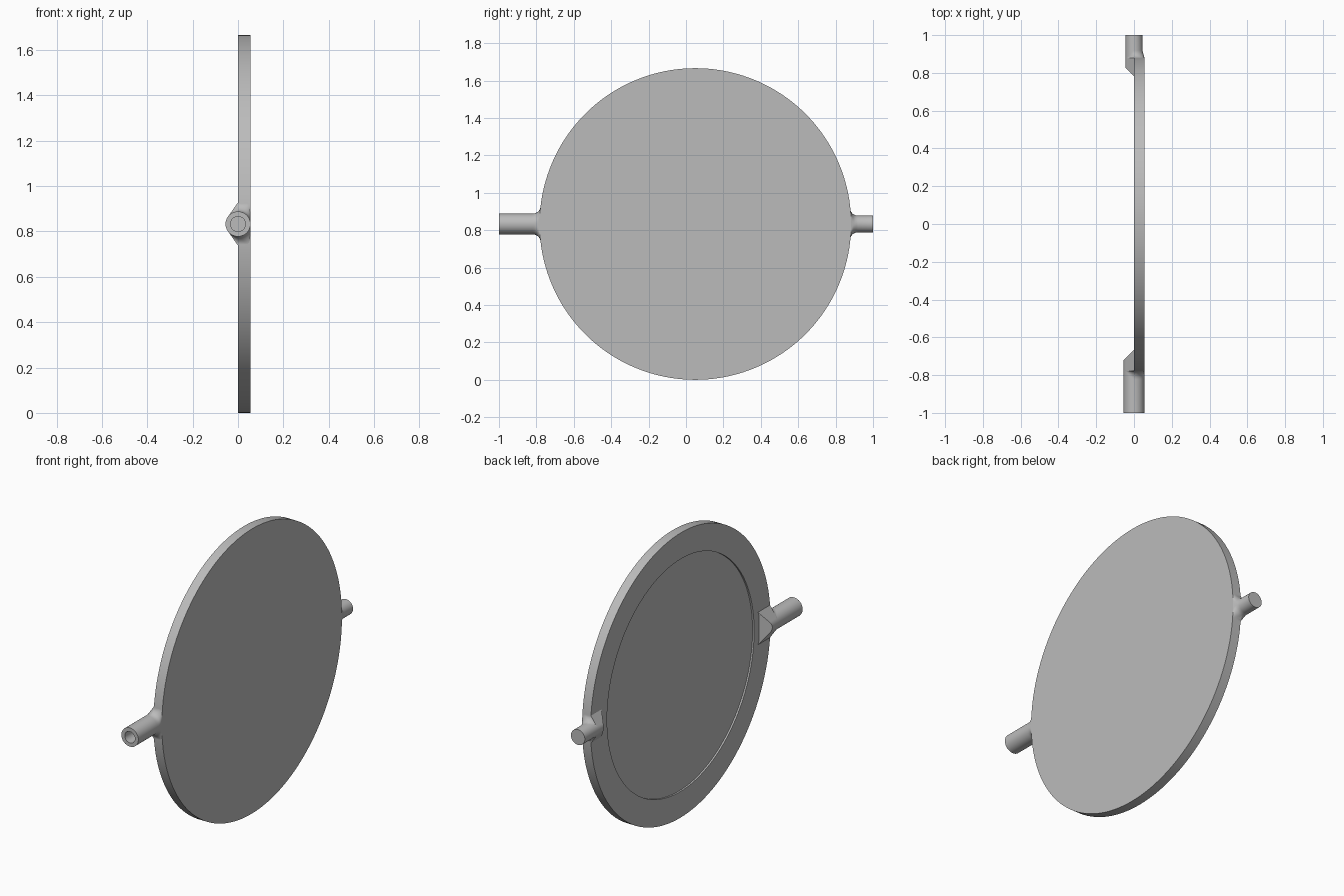
import bpy, bmesh, math

if "Cube" in bpy.data.objects:
    bpy.data.objects.remove(bpy.data.objects["Cube"], do_unlink=True)

CENTRE_Y, CENTRE_Z = 0.05, 0.833
DISC_R, THICK = 0.833, 0.055

metal = bpy.data.materials.new("plain grey")
metal.use_nodes = True
grey = (0.5, 0.5, 0.5, 1)
metal.diffuse_color = grey
metal.node_tree.nodes["Principled BSDF"].inputs["Base Color"].default_value = grey


def loft(name, sections):
    """Skin closed rings of equal length and cap both ends."""
    bm = bmesh.new()
    rings = [[bm.verts.new(p) for p in s] for s in sections]
    n = len(rings[0])
    for a, b in zip(rings, rings[1:]):
        for i in range(n):
            j = (i + 1) % n
            bm.faces.new((a[i], a[j], b[j], b[i]))
    bm.faces.new(rings[0])
    bm.faces.new(rings[-1])
    bmesh.ops.recalc_face_normals(bm, faces=bm.faces)
    mesh = bpy.data.meshes.new(name)
    bm.to_mesh(mesh)
    bm.free()
    mesh.materials.append(metal)
    ob = bpy.data.objects.new(name, mesh)
    bpy.context.collection.objects.link(ob)
    bpy.ops.object.select_all(action="DESELECT")
    ob.select_set(True)
    bpy.context.view_layer.objects.active = ob
    bpy.ops.object.shade_smooth_by_angle(angle=math.radians(25))


def disc_ring(x, r, n=160):
    turns = [2 * math.pi * i / n for i in range(n)]
    return [(x, CENTRE_Y + r * math.cos(t), CENTRE_Z + r * math.sin(t)) for t in turns]


def stem_section(r, w, xr, power, y_of_x, n=64):
    """Circle on -x flared by tangent lines to half width w; rounded box on +x."""
    phi = math.asin(min(1, r / w))
    pts = []
    for i in range(n):
        t = 2 * math.pi * i / n
        c, s = math.cos(t), math.sin(t)
        if c > 1e-6:
            x = xr * c ** (2 / power)
            z = math.copysign(w * abs(s) ** (2 / power), s)
        else:
            alpha = math.atan2(abs(s), -c)
            rad = r if alpha <= phi else r / math.cos(alpha - phi)
            x, z = rad * c, rad * s
        pts.append((x, y_of_x(x), CENTRE_Z + z))
    return pts


def stem(name, side, r, flare, fillet, tip, bore=0):
    """Pivot stem on the rim: side is -1 (front) or 1 (back)."""
    def ring(rad, w, xr, power, dist):
        return stem_section(rad, w, xr, power, lambda x: side * dist)

    sections = []
    if bore:
        sections += [ring(bore, bore, bore, 2, d) for d in (0.9, 1)]
    sections.append(ring(r, r, r, 2, 1))
    # concave blend from round stem to the rim of the disc
    rim = math.sqrt(DISC_R ** 2 - flare ** 2) + side * CENTRE_Y
    steps = 10
    for k in range(steps + 1):
        a = k / steps * math.pi / 2
        f = 1 - math.cos(a)
        dist = rim + fillet * (1 - math.sin(a))
        sections.append(ring(r, r + (flare - r) * f, r + (THICK - 0.0003 - r) * math.sin(a),
                             2 + 12 * f * f, dist))
    # anchor on the rear face, ended by a 45 degree slope
    sections.append(ring(r, flare, 0.03, 2, rim - 0.01))
    sections.append(stem_section(r, flare, 0.03, 2,
                                 lambda x: side * (tip - min(x, 0))))
    loft(name, sections)


# Disc with a shallow recess on its rear face
loft("disc", [disc_ring(0.01, 0.68), disc_ring(0, 0.68), disc_ring(0, DISC_R),
              disc_ring(THICK, DISC_R)])

# Hollow front stem and thinner solid back stem
stem("front_stem", -1, 0.055, 0.095, 0.045, 0.665, bore=0.033)
stem("back_stem", 1, 0.045, 0.08, 0.04, 0.782)
